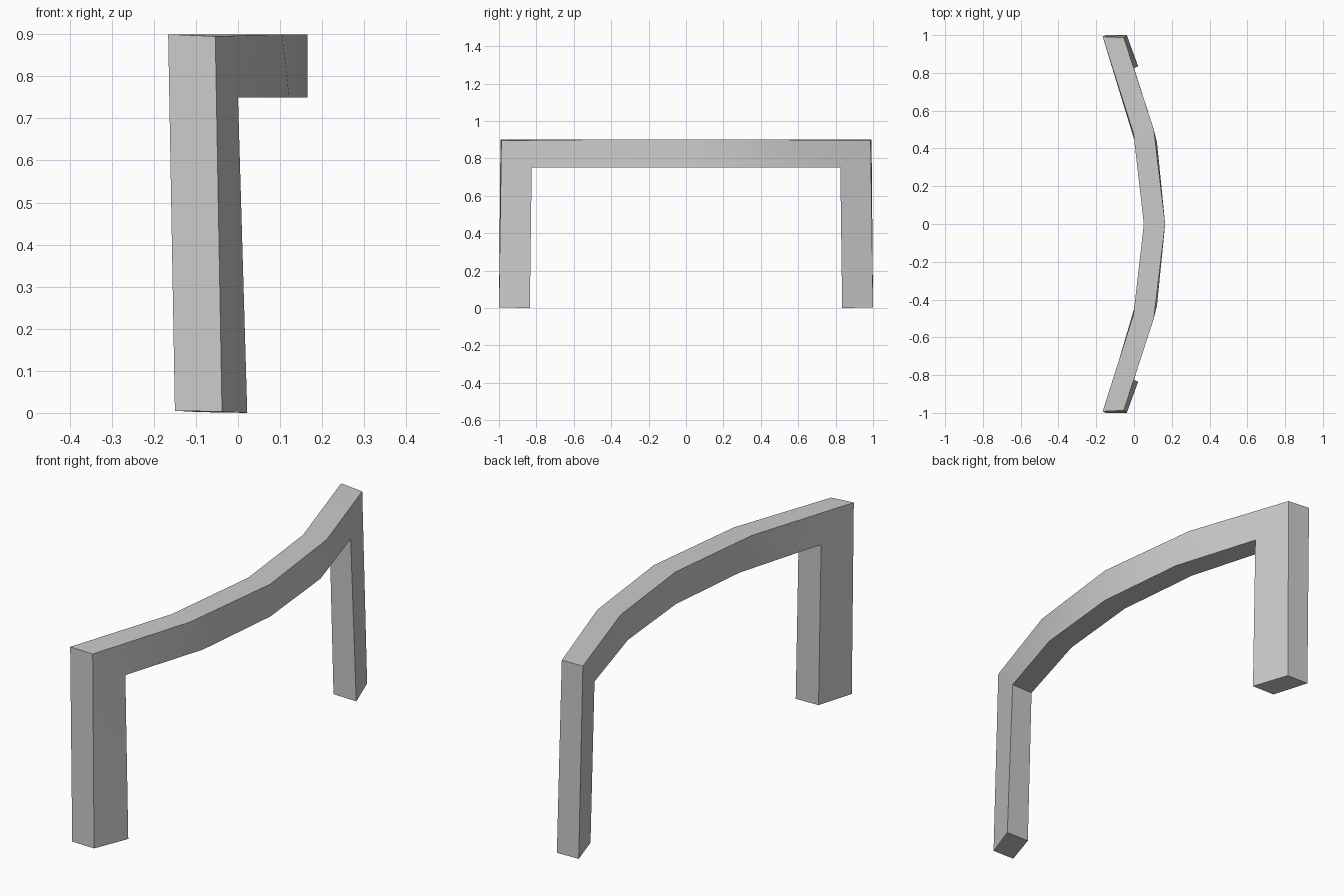
import bpy, bmesh, math

if "Cube" in bpy.data.objects:
    bpy.data.objects.remove(bpy.data.objects["Cube"])

# Four-sided sections along half of the arch, from foot to middle:
# outer/left, outer/right, inner/right, inner/left
half = [
    [(-0.15, -1.0, 0.005), (-0.038, -1.0, 0.003), (0.022, -0.835, 0.0), (-0.095, -0.835, 0.002)],
    [(-0.166, -0.992, 0.9), (-0.054, -0.987, 0.895), (0.0, -0.825, 0.75), (-0.112, -0.83, 0.752)],
    [(-0.003, -0.48, 0.9), (0.105, -0.5, 0.9), (0.122, -0.43, 0.75), (0.012, -0.41, 0.75)],
    [(0.052, 0.0, 0.9), (0.165, 0.0, 0.9), (0.165, 0.0, 0.75), (0.052, 0.0, 0.75)],
]

# Mirror the sections to the other leg
sections = half + [[(x, -y, z) for x, y, z in s] for s in reversed(half[:-1])]

# Skin the sections into one bent bar and cap both feet
bm = bmesh.new()
rings = [[bm.verts.new(p) for p in s] for s in sections]
for a, b in zip(rings, rings[1:]):
    for i in range(4):
        j = (i + 1) % 4
        bm.faces.new((a[i], a[j], b[j], b[i]))
bm.faces.new(rings[0])
bm.faces.new(rings[-1])
bmesh.ops.recalc_face_normals(bm, faces=bm.faces)

mesh = bpy.data.meshes.new("curved_handle")
bm.to_mesh(mesh)
bm.free()
handle = bpy.data.objects.new("curved_handle", mesh)
bpy.context.collection.objects.link(handle)

# Soft shading along the bend, crisp bar edges
bpy.context.view_layer.objects.active = handle
handle.select_set(True)
bpy.ops.object.shade_smooth_by_angle(angle=math.radians(35))
